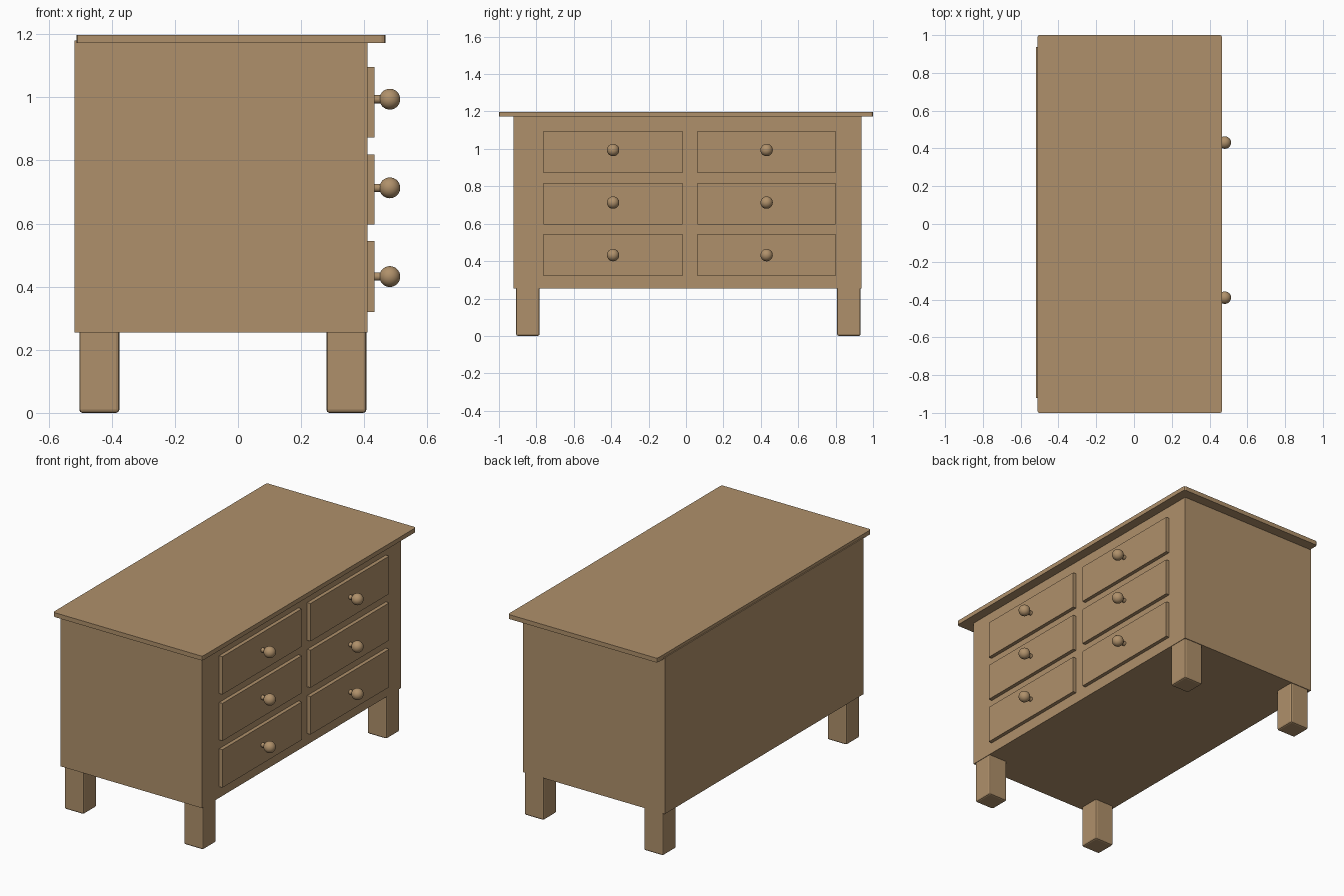
import bpy, bmesh
from mathutils import Matrix, Vector

if "Cube" in bpy.data.objects:
    bpy.data.objects.remove(bpy.data.objects["Cube"])

wood = bpy.data.materials.new("light brown wood")
wood.diffuse_color = (0.43, 0.28, 0.145, 1)
wood.use_nodes = True
wood.node_tree.nodes["Principled BSDF"].inputs["Base Color"].default_value = wood.diffuse_color


def finish(bm, name):
    mesh = bpy.data.meshes.new(name)
    bm.to_mesh(mesh)
    bm.free()
    mesh.materials.append(wood)
    obj = bpy.data.objects.new(name, mesh)
    bpy.context.collection.objects.link(obj)
    return obj


def box(name, lo, hi, bevel=0.0, pick=None):
    """Box between two corners; bevels the edges chosen by pick."""
    lo, hi = Vector(lo), Vector(hi)
    bm = bmesh.new()
    size = hi - lo
    bmesh.ops.create_cube(bm, size=1, matrix=Matrix.Translation((lo + hi) / 2)
                          @ Matrix.Diagonal((*size, 1)))
    if bevel:
        edges = [e for e in bm.edges if pick is None or pick(e)]
        bmesh.ops.bevel(bm, geom=edges, offset=bevel, segments=2,
                        profile=0.5, affect='EDGES', clamp_overlap=True)
    return finish(bm, name)


def vertical(e):
    return abs(e.verts[0].co.z - e.verts[1].co.z) > 0.01


def not_top(e):
    return min(v.co.z for v in e.verts) < 0.1


# Cabinet body and overhanging top
box("cabinet_body", (-0.518, -0.922, 0.254), (0.41, 0.938, 1.18))
box("table_top", (-0.512, -1.0, 1.172), (0.467, 1.0, 1.198), 0.012, vertical)

# Four legs with softened edges
for xn, x0 in (("back", -0.503), ("front", 0.28)):
    for yn, y0 in (("left", -0.909), ("right", 0.808)):
        box(f"{xn}_{yn}_leg", (x0, y0, 0.0), (x0 + 0.127, y0 + 0.126, 0.26),
            0.01, not_top)

# Six drawer fronts, each with a round knob on a short stem
for col, (y0, y1, ky) in enumerate(((-0.762, -0.02, -0.39), (0.062, 0.798, 0.431))):
    for row, (z0, z1, kz) in enumerate(((0.32, 0.545, 0.432),
                                        (0.597, 0.819, 0.713),
                                        (0.872, 1.096, 0.994))):
        tag = f"{row + 1}_{col + 1}"
        box("drawer_front_" + tag, (0.40, y0, z0), (0.432, y1, z1))
        bm = bmesh.new()
        turn = Matrix.Rotation(1.5707963, 4, 'Y')
        bmesh.ops.create_uvsphere(bm, u_segments=32, v_segments=16, radius=0.033,
                                  matrix=Matrix.Translation((0.481, ky, kz)) @ turn)
        bmesh.ops.create_cone(bm, cap_ends=True, segments=24, radius1=0.013,
                              radius2=0.013, depth=0.04,
                              matrix=Matrix.Translation((0.443, ky, kz)) @ turn)
        for f in bm.faces:
            f.smooth = len(f.verts) <= 4
        finish(bm, "drawer_knob_" + tag)
